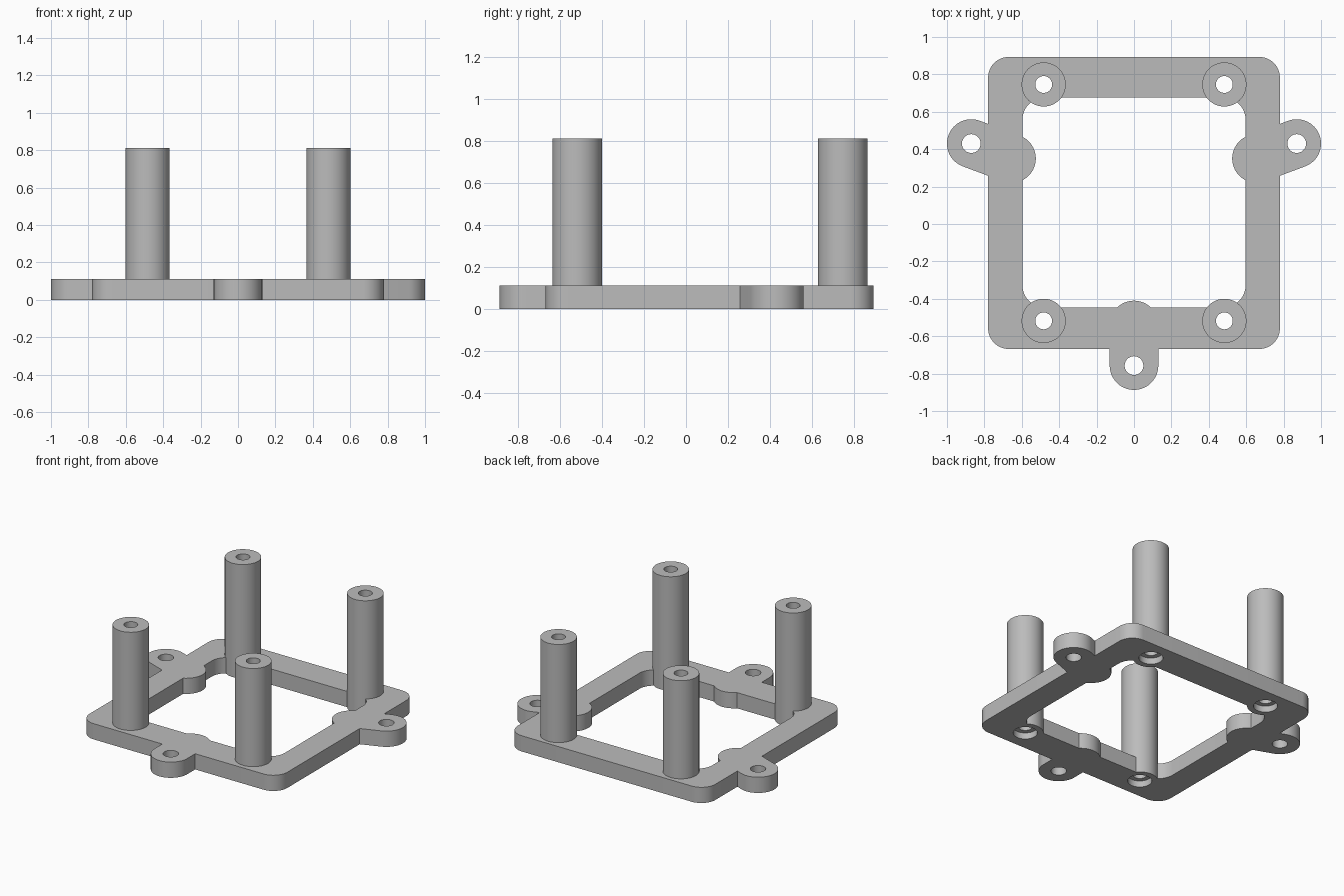
import bpy
import bmesh
from math import atan2, cos, sin, pi, radians

if "Cube" in bpy.data.objects:
    bpy.data.objects.remove(bpy.data.objects["Cube"], do_unlink=True)

PLATE = 0.112       # plate thickness
HEIGHT = 0.812      # top of the posts
POST_R, BORE_R = 0.118, 0.045
EAR_R, EAR_HOLE_R = 0.13, 0.05
OVER = 0.05         # cutter overshoot
POSTS = [(x, y) for x in (-0.483, 0.483) for y in (-0.518, 0.746)]
EARS = [((-0.87, 0.43), (-0.655, 0.35)),
        ((0.87, 0.43), (0.655, 0.35)),
        ((0, -0.757), (0, -0.54))]

grey = bpy.data.materials.new("plain_grey")
grey.use_nodes = True
grey.diffuse_color = (0.5, 0.5, 0.5, 1)
grey.node_tree.nodes["Principled BSDF"].inputs["Base Color"].default_value = (0.5, 0.5, 0.5, 1)


def make_object(name, bm):
    bmesh.ops.recalc_face_normals(bm, faces=bm.faces)
    mesh = bpy.data.meshes.new(name)
    bm.to_mesh(mesh)
    bm.free()
    mesh.materials.append(grey)
    obj = bpy.data.objects.new(name, mesh)
    bpy.context.collection.objects.link(obj)
    return obj


def select(obj):
    bpy.ops.object.select_all(action='DESELECT')
    obj.select_set(True)
    bpy.context.view_layer.objects.active = obj


def smooth(obj):
    select(obj)
    bpy.ops.object.shade_smooth_by_angle(angle=radians(30))


def arc(center, r, start, sweep, steps):
    return [(center[0] + r * cos(start + sweep * i / steps),
             center[1] + r * sin(start + sweep * i / steps)) for i in range(steps + 1)]


def rounded_rect(x, y0, y1, r):
    corners = [(x - r, y1 - r), (r - x, y1 - r), (r - x, y0 + r), (x - r, y0 + r)]
    return [p for i, c in enumerate(corners) for p in arc(c, r, i * pi / 2, pi / 2, 12)]


def capsule(a, b, r):
    angle = atan2(b[1] - a[1], b[0] - a[0])
    return arc(b, r, angle - pi / 2, pi, 32) + arc(a, r, angle + pi / 2, pi, 32)


def circle(center, r):
    return arc(center, r, 0, 2 * pi, 64)[:-1]


def prism(name, outline, z0, z1):
    bm = bmesh.new()
    face = bm.faces.new([bm.verts.new((x, y, z0)) for x, y in outline])
    result = bmesh.ops.extrude_face_region(bm, geom=[face], use_keep_orig=True)
    moved = [v for v in result["geom"] if isinstance(v, bmesh.types.BMVert)]
    bmesh.ops.translate(bm, verts=moved, vec=(0, 0, z1 - z0))
    return make_object(name, bm)


def combine(target, operation, outline, z0, z1):
    tool = prism("helper", outline, z0, z1)
    tool.hide_render = True
    mod = target.modifiers.new("combine", 'BOOLEAN')
    mod.operation, mod.solver, mod.object = operation, 'EXACT', tool
    select(target)
    bpy.ops.object.modifier_apply(modifier=mod.name)
    bpy.data.objects.remove(tool, do_unlink=True)


# Rounded plate with a rounded opening
frame = prism("base_frame", rounded_rect(0.78, -0.668, 0.893, 0.11), 0, PLATE)
combine(frame, 'DIFFERENCE', rounded_rect(0.597, -0.446, 0.676, 0.12), -OVER, PLATE + OVER)

# Mounting ears and the bosses below the posts
for outer, inner in EARS:
    combine(frame, 'UNION', capsule(outer, inner, EAR_R), 0, PLATE)
for spot in POSTS:
    combine(frame, 'UNION', circle(spot, POST_R), 0, PLATE)

# Screw holes, with recesses under the posts
for outer, inner in EARS:
    combine(frame, 'DIFFERENCE', circle(outer, EAR_HOLE_R), -OVER, PLATE + OVER)
for spot in POSTS:
    combine(frame, 'DIFFERENCE', circle(spot, BORE_R), -OVER, PLATE + OVER)
    combine(frame, 'DIFFERENCE', circle(spot, 0.078), -OVER, 0.045)
smooth(frame)

# Hollow standoff posts, lathed from a wall profile
for x, y in POSTS:
    bm = bmesh.new()
    profile = [(POST_R, PLATE), (POST_R, HEIGHT), (BORE_R, HEIGHT), (BORE_R, PLATE)]
    verts = [bm.verts.new((r, 0, z)) for r, z in profile]
    edges = [bm.edges.new(pair) for pair in zip(verts, verts[1:])]
    bmesh.ops.spin(bm, geom=verts + edges, cent=(0, 0, 0), axis=(0, 0, 1),
                   angle=2 * pi, steps=64, use_merge=True)
    bmesh.ops.remove_doubles(bm, verts=bm.verts, dist=0.0001)
    bmesh.ops.recalc_face_normals(bm, faces=bm.faces)
    # Outer wall must face away from the axis
    wall = next(f for f in bm.faces if f.calc_center_median().xy.length > POST_R * 0.95)
    if wall.normal.dot(wall.calc_center_median()) < 0 and abs(wall.normal.z) < 0.5:
        bmesh.ops.reverse_faces(bm, faces=bm.faces)
    name = ("back" if y > 0 else "front") + ("_left" if x > 0 else "_right") + "_post"
    post = make_object(name, bm)
    post.location = (x, y, 0)
    smooth(post)
